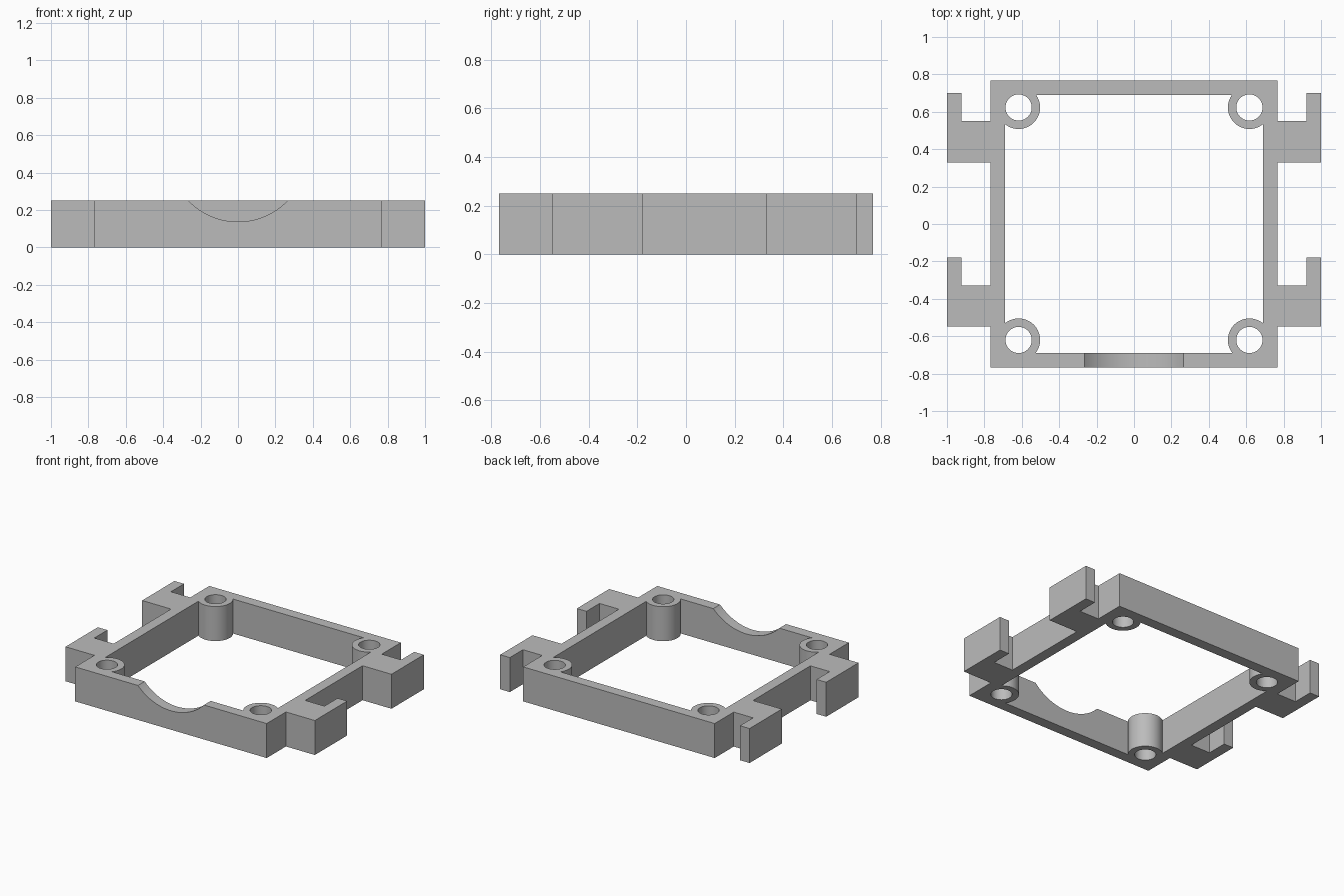
import bpy
import math

H = 0.25          # frame height
OUT, INN = 0.768, 0.691   # outer and inner half widths
BOSS = 0.617      # screw boss centre offset

cube = bpy.data.objects.get("Cube")
if cube:
    bpy.data.objects.remove(cube, do_unlink=True)

grey = bpy.data.materials.new("plain_grey")
grey.use_nodes = True
colour = (0.5, 0.5, 0.5, 1)
grey.diffuse_color = colour
grey.node_tree.nodes["Principled BSDF"].inputs["Base Color"].default_value = colour


def finish(name):
    obj = bpy.context.object
    obj.name = name
    bpy.ops.object.transform_apply(location=True, rotation=True, scale=True)
    obj.data.materials.append(grey)
    return obj


def box(name, x0, x1, y0, y1, z0=0.0, z1=H):
    bpy.ops.mesh.primitive_cube_add(
        size=1, location=((x0 + x1) / 2, (y0 + y1) / 2, (z0 + z1) / 2))
    bpy.context.object.scale = (abs(x1 - x0), y1 - y0, z1 - z0)
    return finish(name)


def cylinder(name, radius, depth, location, rotation=(0, 0, 0), sides=64):
    bpy.ops.mesh.primitive_cylinder_add(
        vertices=sides, radius=radius, depth=depth,
        location=location, rotation=rotation)
    return finish(name)


def combine(target, tool, operation):
    mod = target.modifiers.new(tool.name, "BOOLEAN")
    mod.operation = operation
    mod.solver = "EXACT"
    mod.object = tool
    bpy.context.view_layer.objects.active = target
    bpy.ops.object.modifier_apply(modifier=mod.name)
    bpy.data.objects.remove(tool, do_unlink=True)


# Square frame with open middle
frame = box("mounting_frame", -OUT, OUT, -OUT, OUT)
combine(frame, box("opening", -INN, INN, -INN, INN, -0.1, H + 0.1), "DIFFERENCE")

# Hooked side clips: a block with a prong pointing to the back
for side in (-1, 1):
    for y in (-0.548, 0.33):
        clip = box("clip_block", side * 0.73, side, y, y + 0.22)
        prong = box("clip_prong", side * 0.923, side, y + 0.1, y + 0.37)
        combine(clip, prong, "UNION")
        combine(frame, clip, "UNION")

# Screw bosses in the corners
corners = [(x, y) for x in (-BOSS, BOSS) for y in (-BOSS - 0.003, BOSS + 0.006)]
for x, y in corners:
    combine(frame, cylinder("screw_boss", 0.115, H, (x, y, H / 2)), "UNION")
for x, y in corners:
    combine(frame, cylinder("screw_hole", 0.07, 1, (x, y, H / 2)), "DIFFERENCE")

# Curved dip in the front wall
dip = cylinder("front_dip", 0.367, 0.3, (0, -OUT, 0.504),
               (math.pi / 2, 0, 0), 128)
combine(frame, dip, "DIFFERENCE")

# Smooth round walls, sharp edges elsewhere
bpy.ops.object.select_all(action="DESELECT")
frame.select_set(True)
bpy.context.view_layer.objects.active = frame
bpy.ops.object.shade_smooth_by_angle(angle=math.radians(30))
